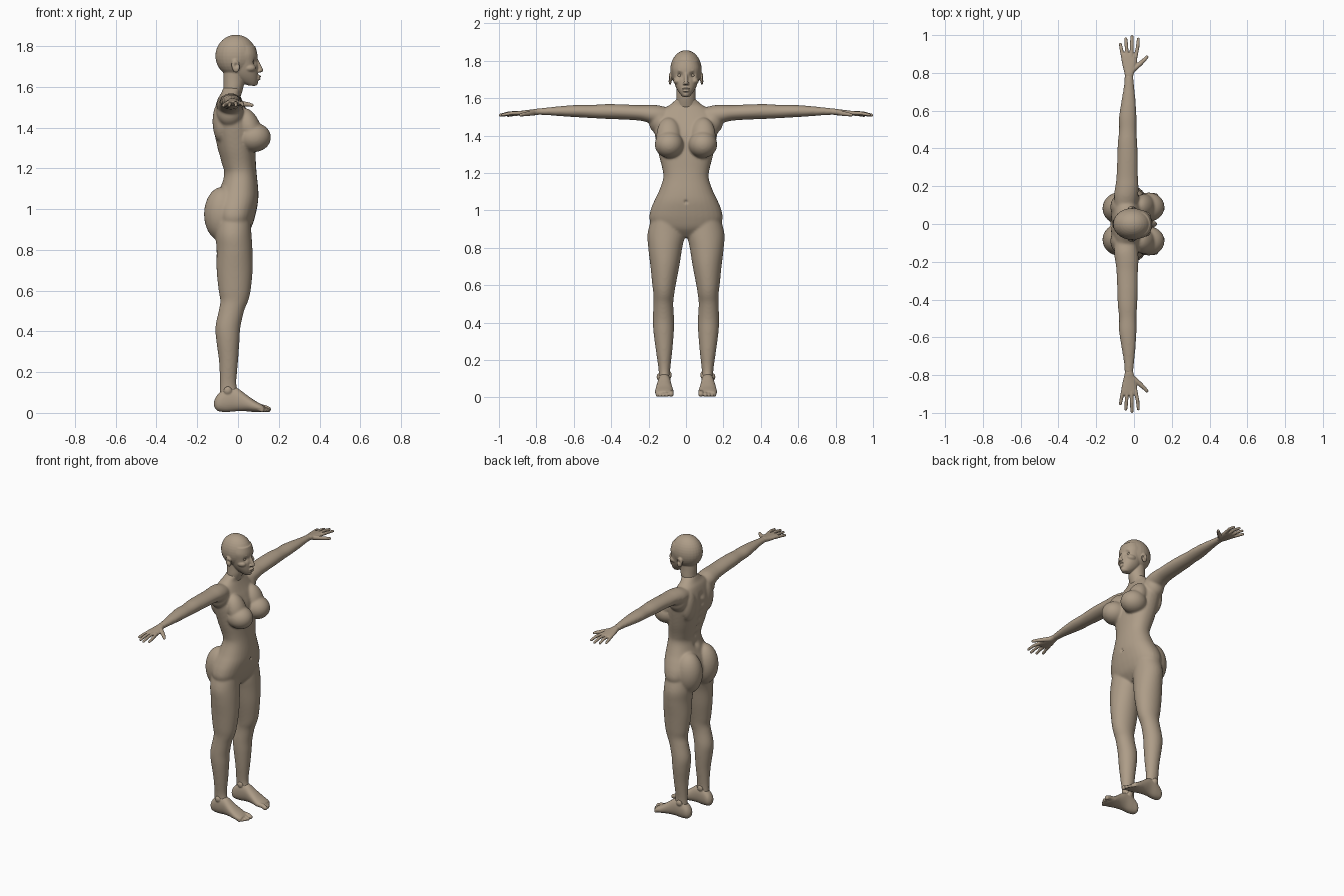
import bpy, bmesh, math
from mathutils import Vector, Matrix

skin = bpy.data.materials.new("skin_tan")
skin.diffuse_color = (0.42, 0.335, 0.245, 1)
SIDES = (1, -1)


def spline(rows, steps=5):
    """Catmull-Rom interpolation between rows of numbers."""
    out = []
    for i in range(len(rows) - 1):
        p0, p1, p2, p3 = (rows[min(max(i + k, 0), len(rows) - 1)] for k in (-1, 0, 1, 2))
        for j in range(steps):
            t = j / steps
            out.append([0.5 * (2*b + (c - a)*t + (2*a - 5*b + 4*c - d)*t*t + (3*b - a - 3*c + d)*t**3)
                        for a, b, c, d in zip(p0, p1, p2, p3)])
    return out + [list(rows[-1])]


def loft(bm, axis, rows, s=1, power=2.0, n=32):
    """Rows: position on axis, then min/max of the two other axes."""
    rings = []
    for t, a0, a1, b0, b1 in spline(rows):
        ring = []
        for k in range(n):
            an = 2 * math.pi * k / n
            c, d = math.cos(an), math.sin(an)
            a = (a0 + a1)/2 + (a1 - a0)/2 * math.copysign(abs(c)**(2/power), c)
            b = (b0 + b1)/2 + (b1 - b0)/2 * math.copysign(abs(d)**(2/power), d)
            x, y, z = {'x': (t, a, b), 'y': (a, t, b), 'z': (a, b, t)}[axis]
            ring.append(bm.verts.new((x, y * s, z)))
        rings.append(ring)
    for r, q in zip(rings, rings[1:]):
        for k in range(n):
            bm.faces.new((r[k], r[(k+1) % n], q[(k+1) % n], q[k]))
    bm.faces.new(rings[0][::-1])
    bm.faces.new(rings[-1])


def ball(bm, c, r, s=1, tilt=0):
    m = Matrix.Translation((c[0], c[1]*s, c[2])) @ Matrix.Rotation(tilt, 4, 'Y') @ Matrix.Diagonal((*r, 1))
    bmesh.ops.create_uvsphere(bm, u_segments=28, v_segments=18, radius=1, matrix=m)


def limb(bm, pts, s=1):
    """Chain of rounded tapered tubes; pts are (x, y, z, radius)."""
    for p in pts:
        ball(bm, p[:3], (p[3],)*3, s)
    for p, q in zip(pts, pts[1:]):
        a, b = Vector((p[0], p[1]*s, p[2])), Vector((q[0], q[1]*s, q[2]))
        m = Matrix.Translation((a+b)/2) @ (b-a).to_track_quat('Z', 'Y').to_matrix().to_4x4()
        bmesh.ops.create_cone(bm, cap_ends=True, segments=20, radius1=p[3], radius2=q[3],
                              depth=(b-a).length, matrix=m)


def finish(name, bm, voxel, smooth, dents=()):
    """Fuse the parts into one smooth surface, then press dents (x,y,z,radius,dx,dy) into it."""
    bmesh.ops.recalc_face_normals(bm, faces=bm.faces)
    me = bpy.data.meshes.new(name)
    bm.to_mesh(me)
    bm.free()
    ob = bpy.data.objects.new(name, me)
    bpy.context.collection.objects.link(ob)
    rm = ob.modifiers.new("fuse", 'REMESH')
    rm.mode, rm.voxel_size = 'VOXEL', voxel
    sm = ob.modifiers.new("soften", 'SMOOTH')
    sm.factor, sm.iterations = 0.5, smooth
    dg = bpy.context.evaluated_depsgraph_get()
    me = bpy.data.meshes.new_from_object(ob.evaluated_get(dg))
    ob.modifiers.clear()
    ob.data = me
    for x, y, z, r, dx, dy in dents:
        c = Vector((x, y, z))
        for v in me.vertices:
            d2 = (v.co - c).length_squared
            if d2 < 9*r*r:
                v.co += Vector((dx, dy, 0)) * math.exp(-d2/(r*r))
    me.materials.clear()
    me.materials.append(skin)
    me.shade_smooth()
    return ob


# Torso: z, back, front, half width
body = bmesh.new()
torso = [(.855, -.07, .02, .05), (.9, -.10, .06, .165), (.95, -.118, .08, .195), (1.0, -.122, .092, .19),
         (1.05, -.11, .10, .17), (1.1, -.09, .099, .146), (1.17, -.07, .092, .122), (1.22, -.08, .088, .126),
         (1.3, -.102, .085, .146), (1.4, -.122, .078, .166), (1.46, -.12, .056, .172),
         (1.5, -.112, .036, .168), (1.54, -.10, .018, .125), (1.565, -.085, .01, .085), (1.60, -.07, .02, .045)]
loft(body, 'z', [(z, a, b, -w, w) for z, a, b, w in torso], power=2.25)

leg = [(.97, -.10, .06, .03, .18), (.88, -.11, .066, .006, .205), (.8, -.105, .071, .02, .202),
       (.7, -.105, .072, .036, .19), (.6, -.095, .062, .055, .18), (.55, -.087, .05, .063, .174),
       (.5, -.095, .03, .068, .174), (.42, -.111, .012, .064, .177), (.35, -.106, .007, .065, .174),
       (.25, -.093, 0, .073, .161), (.15, -.089, -.008, .084, .147), (.1, -.09, 0, .085, .145), (.05, -.09, 0, .087, .142)]
arm = [(.10, -.10, .01, 1.47, 1.55), (.15, -.106, .022, 1.455, 1.562), (.2, -.099, .024, 1.468, 1.564),
       (.25, -.093, .021, 1.48, 1.563), (.35, -.089, .02, 1.486, 1.567), (.43, -.086, .017, 1.489, 1.568),
       (.5, -.079, .013, 1.493, 1.564), (.57, -.079, .013, 1.497, 1.564), (.65, -.067, .009, 1.502, 1.559),
       (.73, -.054, .001, 1.508, 1.551), (.79, -.05, -.004, 1.511, 1.545)]
for s in SIDES:
    loft(body, 'z', leg, s)
    loft(body, 'y', arm, s)
    ball(body, (-.075, .083, .975), (.092, .086, .135), s)          # buttock
    ball(body, (.078, .09, 1.352), (.084, .077, .072), s)           # breast
    ball(body, (.055, .092, 1.40), (.056, .066, .10), s, -.35)      # upper breast
    ball(body, (-.04, .14, 1.48), (.066, .06, .075), s)             # shoulder
    ball(body, (-.085, .09, 1.43), (.04, .06, .10), s)              # shoulder blade
spine = [(x, 0, z, .022, .011, 0) for x, z in
         ((-.12, 1.47), (-.124, 1.42), (-.118, 1.37), (-.11, 1.32), (-.095, 1.26), (-.08, 1.2), (-.08, 1.14))]
finish("body", body, .006, 12, spine + [(.1, 0, 1.045, .008, -.012, 0)])

# Head: skull, face, neck and features
head = bmesh.new()
loft(head, 'z', [(1.55, -.075, .012, -.052, .052), (1.60, -.072, .027, -.052, .052),
                 (1.64, -.072, .03, -.05, .05), (1.70, -.07, .03, -.05, .05)])
face = [(1.607, .05, .088, .018), (1.625, .01, .096, .034), (1.65, -.02, .099, .05), (1.68, -.035, .098, .062),
        (1.72, -.045, .096, .071), (1.76, -.05, .095, .076), (1.8, -.05, .085, .066)]
loft(head, 'z', [(z, a, b, -w, w) for z, a, b, w in face], power=2.15)
ball(head, (-.01, 0, 1.752), (.101, .084, .104))
ball(head, (.078, 0, 1.622), (.021, .02, .018))                     # chin
limb(head, [(.092, 0, 1.73, .008), (.112, 0, 1.682, .0115)])        # nose
ball(head, (.103, 0, 1.651), (.012, .021, .006))                    # upper lip
ball(head, (.10, 0, 1.639), (.012, .018, .007))                     # lower lip
for s in SIDES:
    ball(head, (.103, .010, 1.677), (.01, .008, .007), s)           # nostril
    ball(head, (.056, .044, 1.692), (.032, .024, .02), s)           # cheek
    limb(head, [(.09, .014, 1.741, .006), (.084, .035, 1.747, .007), (.065, .055, 1.744, .007)], s)  # brow
    ball(head, (-.012, .085, 1.702), (.02, .009, .033), s, -.15)    # ear
sockets = [d for s in SIDES for d in ((.085, .033*s, 1.722, .015, -.016, 0), (-.008, .096*s, 1.706, .010, 0, -.009*s))]
finish("head", head, .0035, 6, sockets + [(.112, y, 1.645, .004, -.004, 0) for y in (-.012, -.004, .004, .012)])

# Eyes
eyes = bmesh.new()
for s in SIDES:
    ball(eyes, (.067, .033, 1.721), (.013, .014, .0105), s)
finish("eyes", eyes, .002, 2)

# Hands: palm, fingers and thumb
hands = bmesh.new()
fingers = [((.008, .885, 1.521), (.019, .935, 1.519), (.023, .979, 1.511)),
           ((-.014, .89, 1.522), (-.012, .945, 1.52), (-.011, .993, 1.509)),
           ((-.037, .885, 1.52), (-.040, .938, 1.517), (-.043, .98, 1.508)),
           ((-.056, .875, 1.518), (-.066, .92, 1.513), (-.072, .952, 1.507))]
for s in SIDES:
    loft(hands, 'y', [(.76, -.046, -.007, 1.514, 1.542), (.79, -.049, -.003, 1.511, 1.544),
                      (.82, -.056, .006, 1.507, 1.54), (.86, -.065, .016, 1.506, 1.535),
                      (.89, -.067, .017, 1.508, 1.531), (.905, -.06, .01, 1.512, 1.528)], s, 2.3)
    for f in fingers:
        limb(hands, [(*p, r) for p, r in zip(f, (.0105, .0095, .008))], s)
    limb(hands, [(-.008, .815, 1.523, .015), (.032, .848, 1.516, .0125), (.054, .868, 1.513, .0105),
                 (.068, .884, 1.51, .0085)], s)
finish("hands", hands, .0033, 4)

# Feet: heel to ball, ankle bones and toes
feet = bmesh.new()
foot = [(-.117, .10, .125, .03, .06), (-.10, .082, .143, .01, .09), (-.06, .08, .15, .004, .125),
        (-.01, .08, .152, .008, .125), (.04, .074, .16, .008, .09), (.08, .067, .165, .004, .062),
        (.11, .068, .164, .004, .045), (.128, .074, .156, .008, .034)]
for s in SIDES:
    loft(feet, 'x', foot, s, 2.2)
    ball(feet, (-.045, .088, .12), (.02, .012, .02), s)
    ball(feet, (-.05, .145, .11), (.02, .012, .02), s)
    for y, tip, r in ((.08, .148, .0145), (.104, .148, .0105), (.122, .14, .01), (.139, .13, .0095), (.153, .118, .009)):
        limb(feet, [(.09, y, .028, r), (tip - .02, y, r + .011, r), (tip, y, r + .003, r)], s)
finish("feet", feet, .004, 5)
